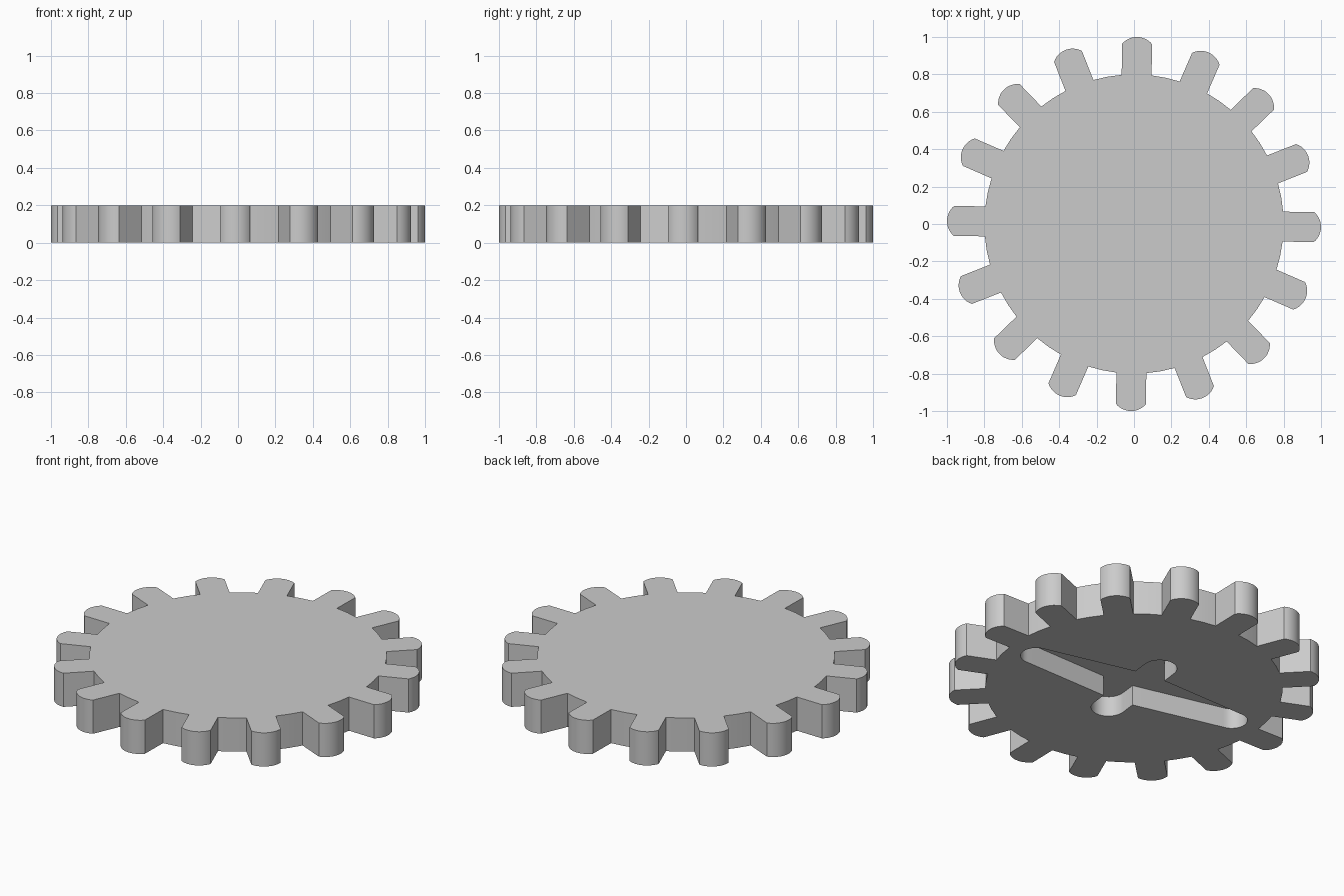
import bpy
import bmesh
from math import sin, cos, radians, pi, asin, hypot
from mathutils import Vector, Matrix

cube = bpy.data.objects.get("Cube")
if cube:
    bpy.data.objects.remove(cube, do_unlink=True)

TEETH = 16
TURN = radians(-1.0)       # slight turn of the whole wheel
HORN_TURN = radians(-6.5)  # turn of the cross-shaped pocket
BODY_R, TOOTH_HALF, SHOULDER, HEIGHT, POCKET = 0.8, 0.08, 0.963, 0.2, 0.12

grey = bpy.data.materials.new("light grey")
grey.use_nodes = True
grey.diffuse_color = (0.6, 0.6, 0.6, 1)
grey.node_tree.nodes["Principled BSDF"].inputs["Base Color"].default_value = (0.6, 0.6, 0.6, 1)


def arc(center, radius, half_angle, steps):
    """Points of an arc that opens along +x, from below to above."""
    angles = [half_angle * (2 * i / steps - 1) for i in range(steps + 1)]
    return [Vector((center + radius * cos(a), radius * sin(a))) for a in angles]


def turned(points, angle):
    rot = Matrix.Rotation(angle, 2)
    return [rot @ p for p in points]


def extrude(name, outline, z0, z1):
    bm = bmesh.new()
    face = bm.faces.new([bm.verts.new((p.x, p.y, z0)) for p in outline])
    top = bmesh.ops.extrude_face_region(bm, geom=[face])["geom"]
    verts = [v for v in top if isinstance(v, bmesh.types.BMVert)]
    bmesh.ops.translate(bm, verts=verts, vec=(0, 0, z1 - z0))
    bmesh.ops.recalc_face_normals(bm, faces=bm.faces)
    mesh = bpy.data.meshes.new(name)
    bm.to_mesh(mesh)
    bm.free()
    mesh.materials.append(grey)
    obj = bpy.data.objects.new(name, mesh)
    bpy.context.collection.objects.link(obj)
    return obj


# Toothed wheel outline: round-tipped tooth, then the rim up to the next tooth
rise = 1 - SHOULDER
tip_r = (TOOTH_HALF ** 2 + rise ** 2) / (2 * rise)
root = asin(TOOTH_HALF / BODY_R)
base_x = BODY_R * cos(root)
tooth = [Vector((base_x, -TOOTH_HALF))]
tooth += arc(1 - tip_r, tip_r, asin(TOOTH_HALF / tip_r), 12)
tooth += [Vector((base_x, TOOTH_HALF)),
          Vector((BODY_R * cos(pi / TEETH), BODY_R * sin(pi / TEETH)))]
outline = []
for i in range(TEETH):
    outline += turned(tooth, TURN + 2 * pi * i / TEETH)
gear = extrude("gear_wheel", outline, 0, HEIGHT)

# Cross-shaped pocket in the underside: two long tapered arms, two short ones
corner = Vector((0.093, 0.155))
half_cross = arc(0.63, 0.085, pi / 2, 14) + [corner]
half_cross += turned(arc(0.25, 0.093, pi / 2, 14), pi / 2)
half_cross += [Vector((-corner.x, corner.y))]
cross = turned(half_cross, HORN_TURN) + turned(half_cross, HORN_TURN + pi)
cutter = extrude("pocket_cutter", cross, -0.1, POCKET)
cutter.hide_render = True

cut = gear.modifiers.new("pocket", "BOOLEAN")
cut.operation = "DIFFERENCE"
cut.solver = "EXACT"
cut.object = cutter

bpy.ops.object.select_all(action="DESELECT")
gear.select_set(True)
bpy.context.view_layer.objects.active = gear
bpy.ops.object.modifier_apply(modifier=cut.name)
bpy.data.objects.remove(cutter, do_unlink=True)
bpy.ops.object.shade_smooth_by_angle(angle=radians(30))
